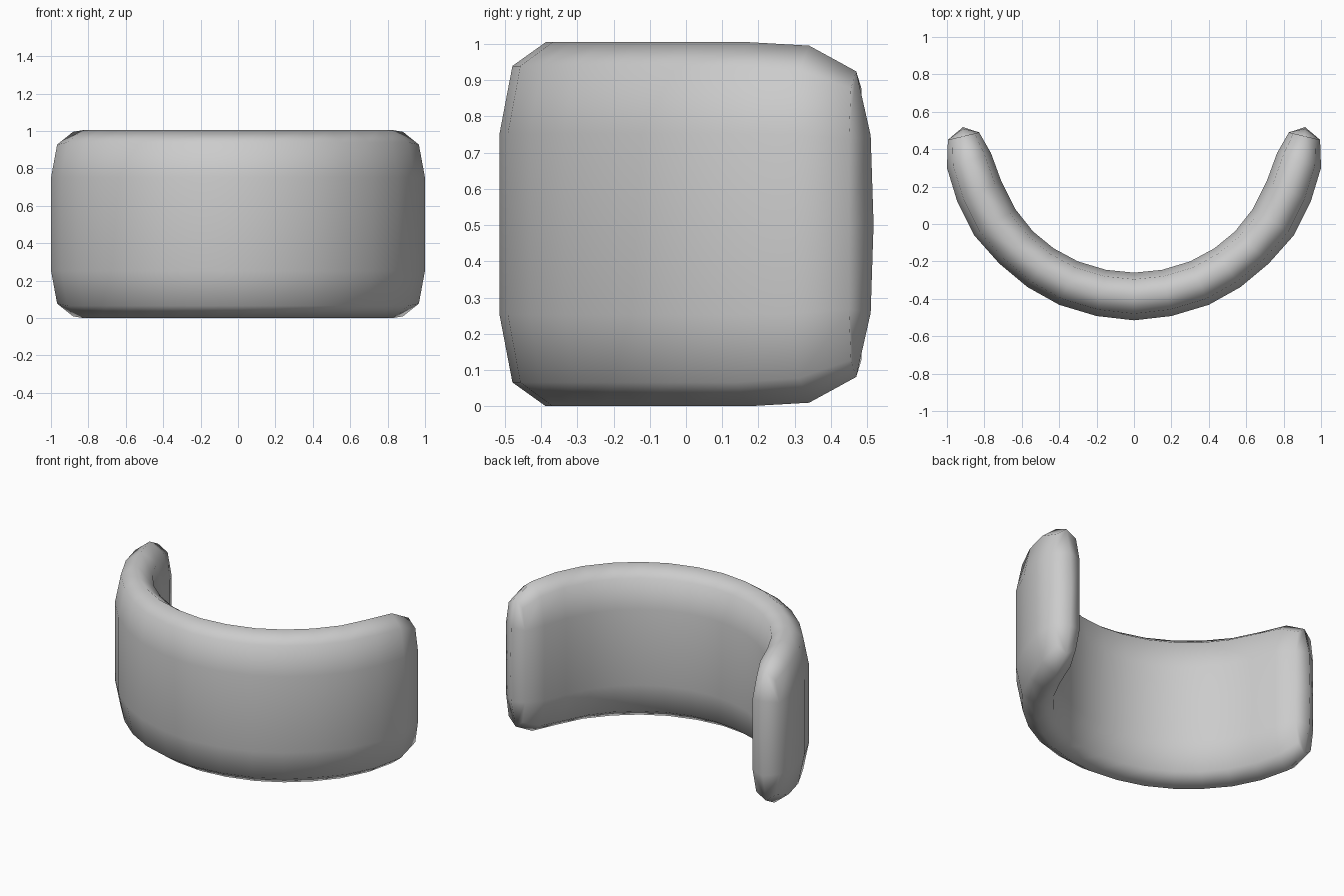
import bpy, bmesh

if "Cube" in bpy.data.objects:
    bpy.data.objects.remove(bpy.data.objects["Cube"])

# Plan outlines of the right half, from the middle to the end
outer = [(0, -.515), (.2, -.492), (.4, -.432), (.57, -.337), (.72, -.212),
         (.855, -.06), (.945, .12), (1.0, .30), (.995, .45)]
inner = [(0, -.26), (.15, -.245), (.3, -.2), (.43, -.13), (.54, -.04),
         (.635, .08), (.71, .23), (.765, .38), (.828, .49)]
# Half heights of each section: crown, shoulder, flat side
heights = [(.5025, .437, .25)] * 7 + [(.493, .425, .247), (.422, .375, .235)]
MID_Z = .5025

bm = bmesh.new()


def section(i, side):
    """Rounded cross-section of the band, 12 points."""
    (ox, oy), (ix, iy) = outer[i], inner[i]
    crown, shoulder, flat = heights[i]
    profile = [(1, 0), (1, flat), (.72, shoulder), (0, crown), (-.72, shoulder),
               (-1, flat), (-1, 0), (-1, -flat), (-.72, -shoulder), (0, -crown),
               (.72, -shoulder), (1, -flat)]
    ring = []
    for w, z in profile:
        t = (1 + w) / 2
        ring.append(bm.verts.new((side * (ix + (ox - ix) * t),
                                  iy + (oy - iy) * t, MID_Z + z)))
    return ring


# Curved body
n = len(outer)
rings = [section(i, -1) for i in range(n - 1, 0, -1)] + [section(i, 1) for i in range(n)]
for a, b in zip(rings, rings[1:]):
    for k in range(12):
        m = (k + 1) % 12
        bm.faces.new((a[k], a[m], b[m], b[k]))

# Rounded ends, closed around a short vertical ridge
for ring, side in ((rings[0], -1), (rings[-1], 1)):
    low, mid, top = [bm.verts.new((side * .915, y, MID_Z + z))
                     for y, z in ((.51, -.245), (.518, 0), (.51, .245))]
    r = ring
    for f in ((r[0], r[1], top, mid), (r[1], r[2], r[3], top),
              (r[3], r[4], r[5], top), (r[5], r[6], mid, top),
              (r[6], r[7], low, mid), (r[7], r[8], r[9], low),
              (r[9], r[10], r[11], low), (r[11], r[0], mid, low)):
        bm.faces.new(f)

bmesh.ops.recalc_face_normals(bm, faces=bm.faces)
for f in bm.faces:
    f.smooth = True
mesh = bpy.data.meshes.new("curved_backrest")
bm.to_mesh(mesh)
bm.free()
bpy.context.collection.objects.link(bpy.data.objects.new("curved_backrest", mesh))
